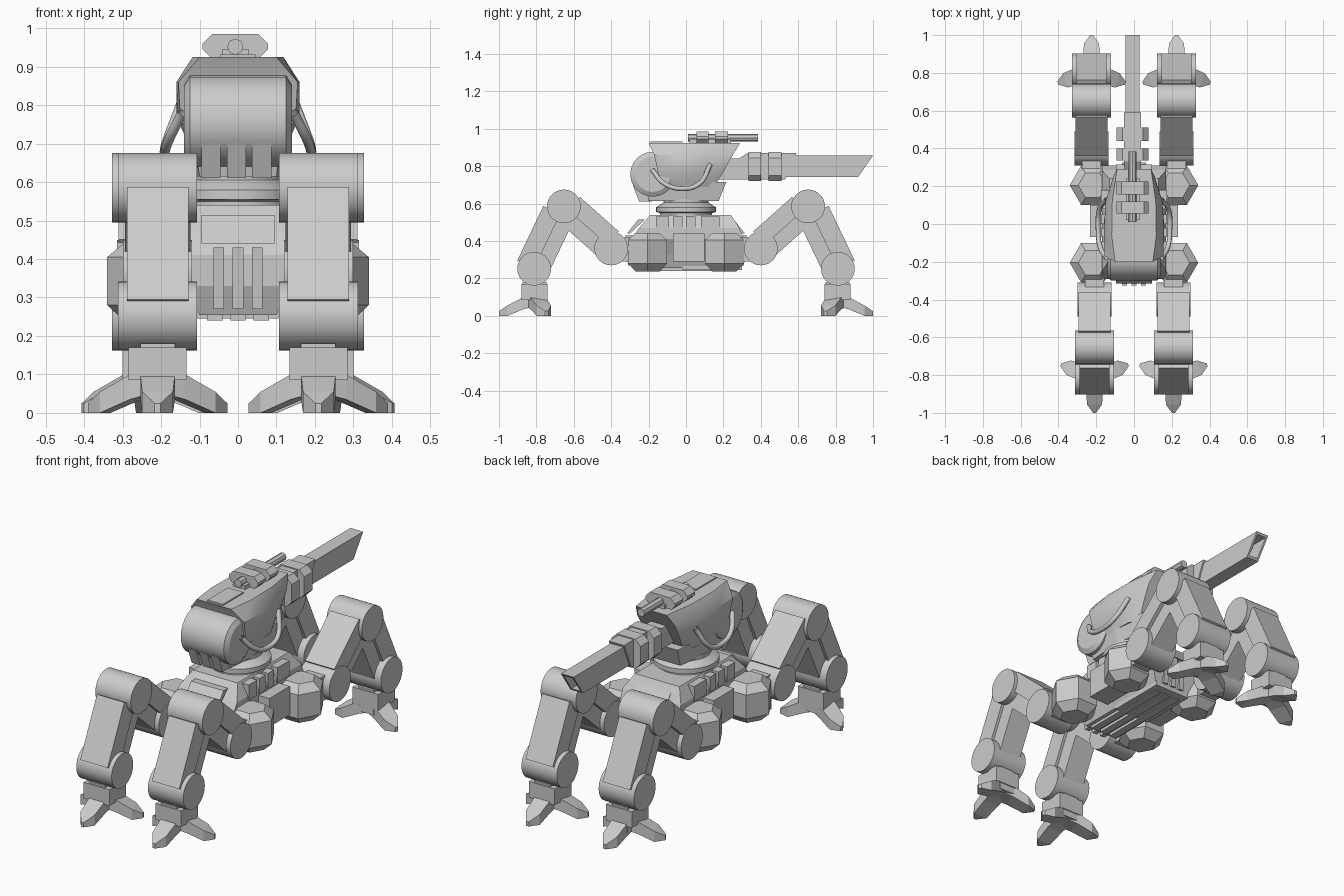
import bpy, bmesh, math
from mathutils import Vector

if "Cube" in bpy.data.objects:
    bpy.data.objects.remove(bpy.data.objects["Cube"])

grey = bpy.data.materials.new("plain grey")
grey.diffuse_color = (0.6, 0.6, 0.6, 1)
grey.use_nodes = True
grey.node_tree.nodes["Principled BSDF"].inputs["Base Color"].default_value = grey.diffuse_color


def finish(name, bm, smooth=None):
    bmesh.ops.recalc_face_normals(bm, faces=bm.faces)
    me = bpy.data.meshes.new(name)
    bm.to_mesh(me)
    bm.free()
    ob = bpy.data.objects.new(name, me)
    bpy.context.collection.objects.link(ob)
    me.materials.append(grey)
    if smooth:
        bpy.ops.object.select_all(action='DESELECT')
        ob.select_set(True)
        bpy.context.view_layer.objects.active = ob
        bpy.ops.object.shade_smooth_by_angle(angle=math.radians(smooth))
    return ob


def loft(name, rings, smooth=None):
    bm = bmesh.new()
    vs = [[bm.verts.new(p) for p in r] for r in rings]
    n = len(vs[0])
    for a, b in zip(vs, vs[1:]):
        for i in range(n):
            j = (i + 1) % n
            bm.faces.new((a[i], a[j], b[j], b[i]))
    bm.faces.new(vs[0])
    bm.faces.new(vs[-1])
    return finish(name, bm, smooth)


def prism(name, prof, x0, x1, smooth=None):
    """Side profile of (y, z) points extruded along x."""
    return loft(name, [[(x, y, z) for y, z in prof] for x in (x0, x1)], smooth)


def box(name, x0, x1, y0, y1, z0, z1):
    return prism(name, [(y0, z0), (y1, z0), (y1, z1), (y0, z1)], x0, x1)


def circle(cy, cz, r, n=32):
    return [(cy + r * math.cos(2 * math.pi * i / n), cz + r * math.sin(2 * math.pi * i / n)) for i in range(n)]


def disc(cx, cy, z, r, n, turn=0):
    return [(cx + r * math.cos(turn + 2 * math.pi * i / n), cy + r * math.sin(turn + 2 * math.pi * i / n), z)
            for i in range(n)]


def sym(pts, z):
    """Plan outline from (y, half width) points, mirrored in x."""
    return [(w, y, z) for y, w in pts] + [(-w, y, z) for y, w in reversed(pts)]


def bar(name, p, q, s, lo, hi, t0, t1, x0, x1):
    """Slab along p-q in the side plane, lo..hi off the line, trimmed at the ends."""
    p, q = Vector(p), Vector(q)
    d = (q - p).normalized()
    n = Vector((-d.y, d.x))
    pts = [p + d * t0 + n * lo, q - d * t1 + n * lo, q - d * t1 + n * hi, p + d * t0 + n * hi]
    prism(name, [(v.x * s, v.y) for v in pts], x0, x1)


# Legs, feet and hip hubs
for s, end, cx0 in ((-1, "front", 0.209), (1, "back", 0.225)):
    hip, knee, ankle = (0.40, 0.36), (0.653, 0.585), (0.812, 0.252)
    for sx, side in ((-1, "left"), (1, "right")):
        cx, nm = cx0 * sx, f"{end}_{side}_"
        for part, (y, z), h in (("hip", hip, .09), ("knee", knee, .103), ("ankle", ankle, .103)):
            prism(nm + part + "_joint", circle(y * s, z, 0.09), cx - h, cx + h, 40)
        bar(nm + "thigh_core", hip, knee, s, -.08, .05, 0, 0, cx - .065, cx + .065)
        bar(nm + "thigh_plate", hip, knee, s, 0, .095, .03, .03, cx - .085, cx + .085)
        bar(nm + "shin_core", knee, ankle, s, -.08, .05, 0, 0, cx - .065, cx + .065)
        bar(nm + "shin_plate", knee, ankle, s, 0, .1, .045, 0, cx - .08, cx + .08)
        # foot block and three toes
        fy = 0.81 * s
        box(nm + "foot_block", cx - .075, cx + .075, fy - .07, fy + .07, .085, .17)
        box(nm + "foot_core", cx - .045, cx + .045, fy - .065, fy + .065, .05, .18)
        for k, ang in enumerate((90, 200, 340)):
            a = math.radians(ang)
            u, v = Vector((math.cos(a), math.sin(a) * s, 0)), Vector((-math.sin(a) * s, math.cos(a), 0))
            c = Vector((cx, fy, 0))
            rings = []
            for r, w, z0, z1 in ((0, .045, .05, .12), (.06, .045, .035, .1), (.145, .04, 0, .055), (.19, .008, 0, .025)):
                rings.append([c + u * r + v * e + Vector((0, 0, z))
                              for e, z in ((-w, z0), (w, z0), (w, z1), (-w, z1))])
            loft(f"{nm}toe_{k}", rings)
        # hip hub and neck
        loft(nm + "hub", [disc(0.22 * sx, 0.205 * s, z, r, 6)
                          for z, r in ((.238, .075), (.28, .12), (.405, .12), (.443, .075))])
        y0, y1 = sorted((0.28 * s, 0.36 * s))
        box(nm + "neck", cx - .05, cx + .05, y0, y1, .29, .42)

# Hull
def rect(hx, y0, y1, z):
    return sym([(y0, hx), (y1, hx)], z)

loft("hull", [rect(.10, -.26, .29, .255), rect(.13, -.29, .31, .33), rect(.17, -.29, .31, .41),
              rect(.17, -.25, .285, .47), rect(.13, -.19, .24, .54)])
box("belly_plate", -.105, .105, -.02, .30, .245, .27)
for i in (-1, 0, 1):
    box(f"belly_strip_{i}", i * .06 - .02, i * .06 + .02, -.24, .26, .24, .26)
for s, end in ((-1, "front"), (1, "back")):
    prism(end + "_hull_plate", [(.30 * s, .44), (.315 * s, .44), (.255 * s, .515), (.22 * s, .515)], -.095, .095)
    for i in (-1, 0, 1):
        x = i * .05
        prism(f"{end}_fin_{i}", [(.27 * s, .43), (.325 * s, .43), (.31 * s, .27), (.26 * s, .27)], x - .014, x + .014)
for sx, side in ((-1, "left"), (1, "right")):
    box(side + "_hull_pod", sx * .1, sx * .232, -.07, .10, .29, .44)
    for k, (y0, y1) in enumerate(((-.16, -.09), (-.07, -.02), (0, .05), (.08, .18))):
        box(f"{side}_hull_block_{k}", sx * .1, sx * .175, y0, y1, .45, .53)

# Turret ring
loft("turret_ring", [disc(0, 0, z, r, 32) for z, r in
                     ((.53, .14), (.55, .14), (.555, .16), (.58, .16), (.605, .12), (.625, .12))], 30)

# Turret base and shell
loft("turret_base", [sym([(-.20, .10), (.0, .115), (.175, .09)], .615),
                     sym([(-.22, .115), (.0, .13), (.215, .10)], .715)])
loft("turret_shell", [
    sym([(-.13, .115), (-.02, .125), (.10, .12), (.15, .09)], .69),
    sym([(-.15, .15), (-.02, .16), (.10, .145), (.20, .105)], .77),
    sym([(-.17, .155), (-.04, .16), (.12, .15), (.25, .11)], .86),
    sym([(-.20, .10), (-.06, .118), (.12, .115), (.29, .09)], .925)], 35)
box("shell_back_ridge", -.045, .045, -.19, -.02, .915, .932)

# Rear drum with chamfered ends, and vents below it
loft("rear_drum", [[(x, y, z) for y, z in circle(-.178, .757, r, 24)]
                   for x, r in ((-.14, .095), (-.125, .12), (.125, .12), (.14, .095))], 30)
for i in (-1, 0, 1):
    x = i * .066 - .004
    prism(f"rear_vent_{i}", [(-.25, .61), (-.285, .70), (-.20, .70), (-.18, .61)], x - .025, x + .025)

# Cables on the turret sides
for sx, side in ((-1, "left"), (1, "right")):
    cu = bpy.data.curves.new(side + "_cable", 'CURVE')
    cu.dimensions, cu.bevel_depth, cu.bevel_resolution, cu.resolution_u = '3D', .013, 2, 6
    sp = cu.splines.new('BEZIER')
    pts = [(.145, -.18, .78), (.18, -.12, .71), (.19, -.03, .68), (.185, .07, .705), (.145, .13, .81)]
    sp.bezier_points.add(len(pts) - 1)
    for b, (x, y, z) in zip(sp.bezier_points, pts):
        b.co = (x * sx, y, z)
        b.handle_left_type = b.handle_right_type = 'AUTO'
    ob = bpy.data.objects.new(side + "_cable", cu)
    bpy.context.collection.objects.link(ob)
    cu.materials.append(grey)
    bpy.ops.object.select_all(action='DESELECT')
    ob.select_set(True)
    bpy.context.view_layer.objects.active = ob
    bpy.ops.object.convert(target='MESH')


def clamp(name, x, y0, y1, hx, z0, z1, c):
    prof = [(-hx, z0 + c), (-hx + c, z0), (hx - c, z0), (hx, z0 + c),
            (hx, z1 - c), (hx - c, z1), (-hx + c, z1), (-hx, z1 - c)]
    loft(name, [[(x + a, y, z) for a, z in prof] for y in (y0, y1)])


# Main gun: sleeve, clamps and hollow barrel with a raked muzzle
gx = -.007
prism("gun_sleeve", [(.10, .73), (.53, .73), (.59, .87), (.33, .87), (.28, .84), (.10, .84)], gx - .045, gx + .045)
clamp("gun_clamp_rear", gx, .335, .40, .085, .72, .875, .03)
clamp("gun_clamp_front", gx, .44, .51, .085, .72, .875, .03)
def slanted(hx, ya, yb, z0, z1):
    return [(gx - hx, ya, z0), (gx + hx, ya, z0), (gx + hx, yb, z1), (gx - hx, yb, z1)]

loft("gun_barrel", [slanted(.037, .50, .50, .742, .857), slanted(.037, .92, 1.0, .742, .857),
                    slanted(.026, .927, .992, .753, .846), slanted(.026, .83, .90, .753, .846)])

# Small roof gun
box("roof_gun_mount", gx - .035, gx + .035, .02, .24, .92, .945)
loft("roof_gun_barrel", [[(gx + a, y, z) for a, z in circle(0, .952, .021, 8)] for y in (.01, .385)])
clamp("roof_gun_clamp_rear", gx, .055, .12, .085, .92, .985, .025)
clamp("roof_gun_clamp_front", gx, .155, .225, .085, .92, .985, .025)
